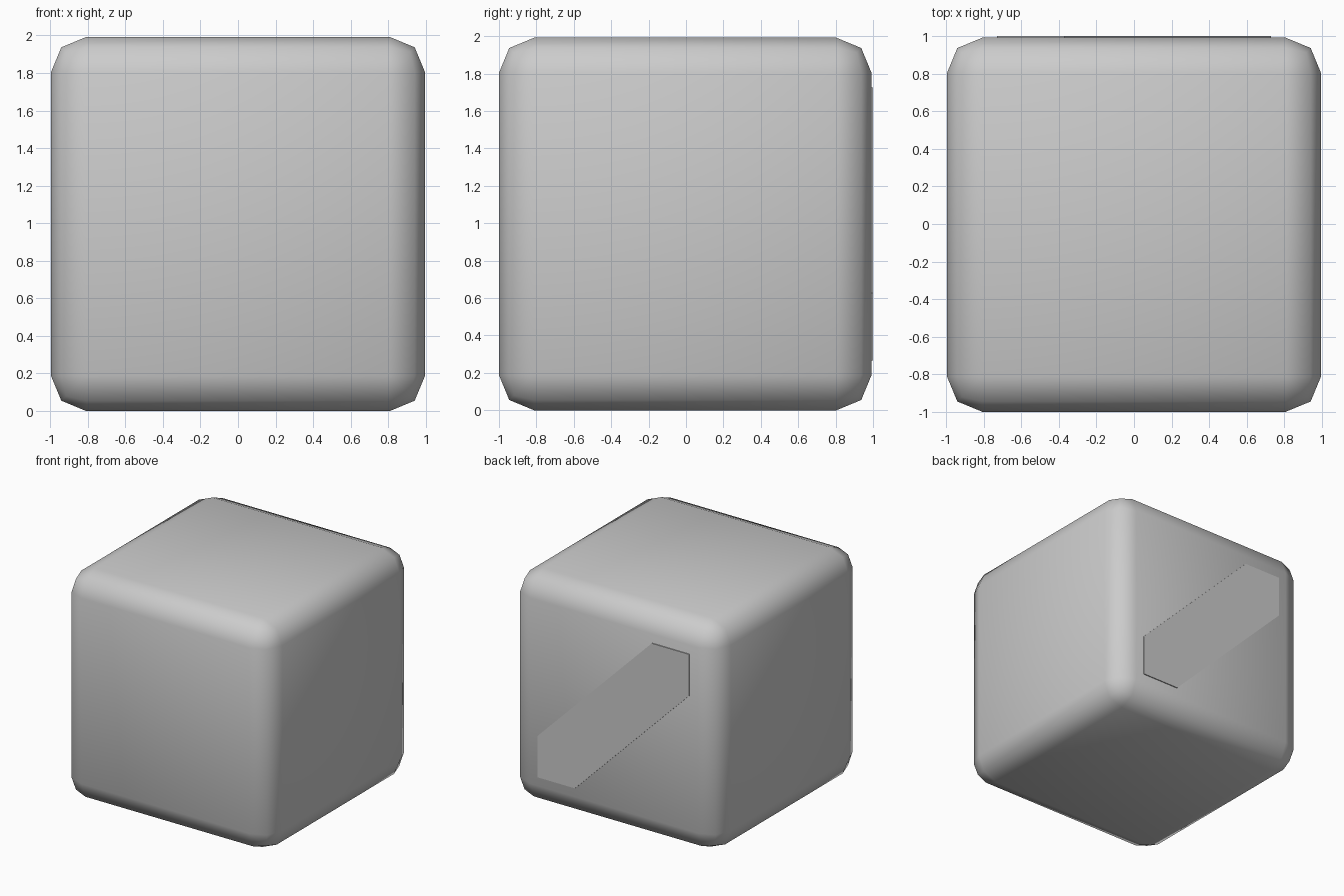
import bpy, bmesh

if "Cube" in bpy.data.objects:
    bpy.data.objects.remove(bpy.data.objects["Cube"])

SIZE = 1.992      # cube body edge length
RAISE = 0.008     # height of the stripe above the back face
CY = -RAISE / 2   # body centre, so body plus stripe spans y = -1..1

# Rounded cube body
bpy.ops.mesh.primitive_cube_add(size=SIZE, location=(0, CY, SIZE / 2))
body = bpy.context.object
body.name = "rounded_cube"
bevel = body.modifiers.new("rounded_edges", 'BEVEL')
bevel.width = 0.188
bevel.segments = 2
bevel.limit_method = 'NONE'
bpy.ops.object.modifier_apply(modifier=bevel.name)
bpy.ops.object.shade_smooth()

# Raised diagonal stripe on the back face
R, CUT = 0.73, 0.36
half = [(-R, R), (-R + CUT, R), (R, -R + CUT)]
outline = half + [(-x, -z) for x, z in half]
bm = bmesh.new()
back = CY + SIZE / 2
base = bm.faces.new([bm.verts.new((x, back - 0.01, z + SIZE / 2)) for x, z in outline])
extruded = bmesh.ops.extrude_face_region(bm, geom=[base])
verts = [v for v in extruded["geom"] if isinstance(v, bmesh.types.BMVert)]
bmesh.ops.translate(bm, vec=(0, 0.01 + RAISE, 0), verts=verts)
bmesh.ops.recalc_face_normals(bm, faces=bm.faces)
mesh = bpy.data.meshes.new("diagonal_stripe")
bm.to_mesh(mesh)
bm.free()
stripe = bpy.data.objects.new("diagonal_stripe", mesh)
bpy.context.collection.objects.link(stripe)
